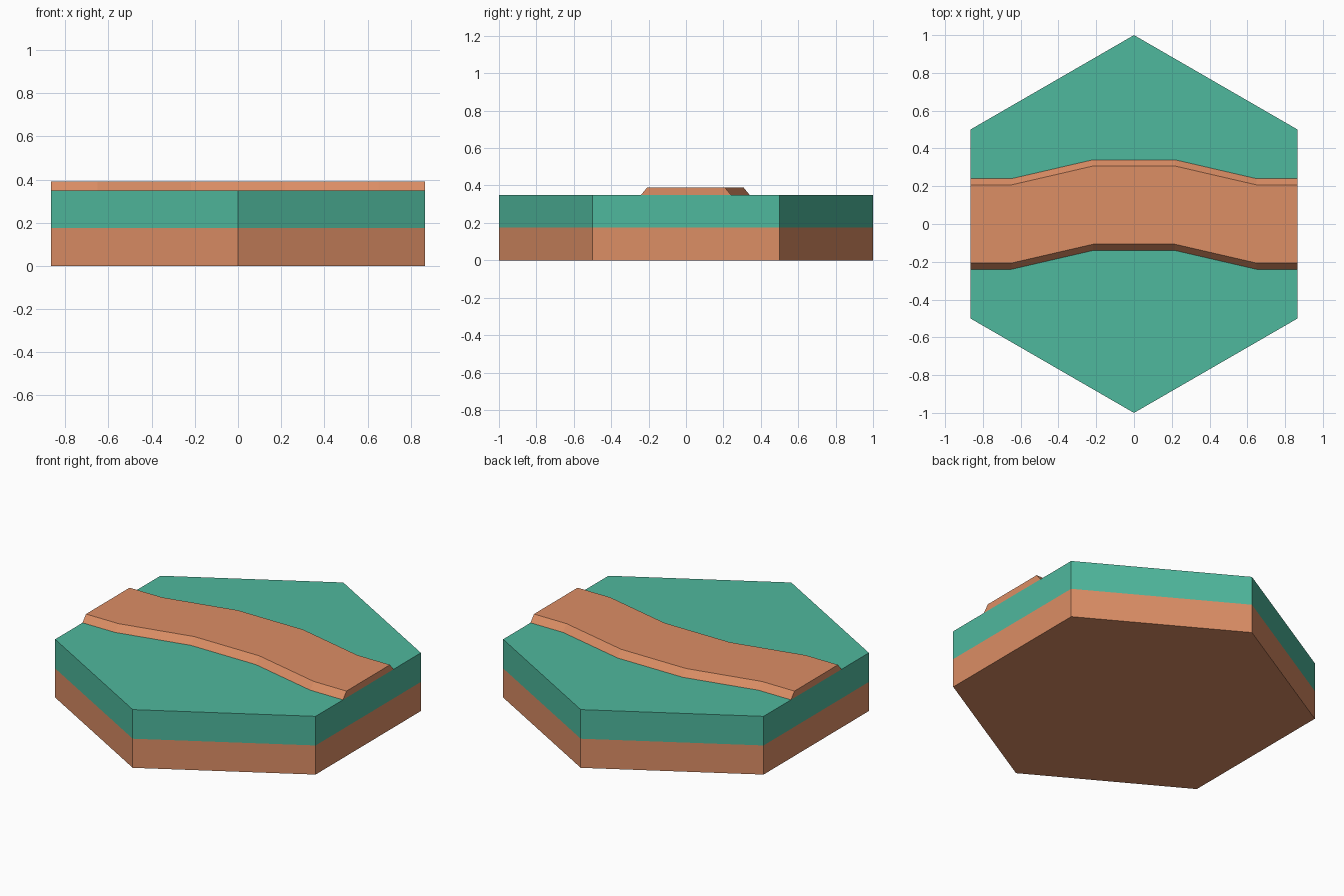
import bpy, math

if "Cube" in bpy.data.objects:
    bpy.data.objects.remove(bpy.data.objects["Cube"])

APOTHEM = math.sqrt(3) / 2
TILE_TOP, SOIL_TOP, PATH_TOP = 0.35, 0.175, 0.39


def linear(r, g, b):
    conv = lambda c: c / 12.92 if c <= 0.04045 else ((c + 0.055) / 1.055) ** 2.4
    return tuple(conv(v / 255) for v in (r, g, b)) + (1.0,)


def material(name, rgb):
    m = bpy.data.materials.new(name)
    m.diffuse_color = linear(*rgb)
    m.use_nodes = True
    m.node_tree.nodes["Principled BSDF"].inputs["Base Color"].default_value = m.diffuse_color
    return m


def build(name, verts, faces, mats):
    mesh = bpy.data.meshes.new(name)
    mesh.from_pydata(verts, [], faces)
    for m in mats:
        mesh.materials.append(m)
    obj = bpy.data.objects.new(name, mesh)
    bpy.context.collection.objects.link(obj)
    return obj


grass = material("grass_green", (79, 184, 157))
dirt = material("dirt_brown", (220, 142, 101))

# Hexagonal tile: three stacked rings, soil below and grass above
ring = [(math.sin(i * math.pi / 3), -math.cos(i * math.pi / 3)) for i in range(6)]
verts = [(x, y, z) for z in (0, SOIL_TOP, TILE_TOP) for x, y in ring]
faces = [tuple(range(5, -1, -1)), tuple(range(12, 18))]
for level in (0, 6):
    for i in range(6):
        j = (i + 1) % 6
        faces.append((level + i, level + j, level + j + 6, level + i + 6))
tile = build("hex_tile", verts, faces, [dirt, grass])
for f in tile.data.polygons:
    f.material_index = int(f.center.z > SOIL_TOP)

# Raised path: trapezoid section swept along a bent centre line, open where it meets the grass
centre = [(-1, 0), (-0.75, 0), (-0.25, 0.1), (0.25, 0.1), (0.75, 0), (1, 0)]
section = [(-0.24, TILE_TOP), (-0.207, PATH_TOP), (0.207, PATH_TOP), (0.24, TILE_TOP)]
verts = [(t * APOTHEM, cy + dy, z) for t, cy in centre for dy, z in section]
faces = [(0, 1, 2, 3)[::-1], (20, 21, 22, 23)]
for s in range(len(centre) - 1):
    for k in range(3):
        a = s * 4 + k
        faces.append((a, a + 4, a + 5, a + 1))
path = build("dirt_path", verts, faces, [dirt])

# Make every face point outward (end caps wound from the section order)
for f in path.data.polygons:
    outward = f.center.copy()
    outward.z -= TILE_TOP - 0.1
    if abs(f.normal.x) > 0.9 and f.normal.x * f.center.x < 0:
        f.flip()
    elif abs(f.normal.x) <= 0.9 and f.normal.z < 0:
        f.flip()
path.data.update()
